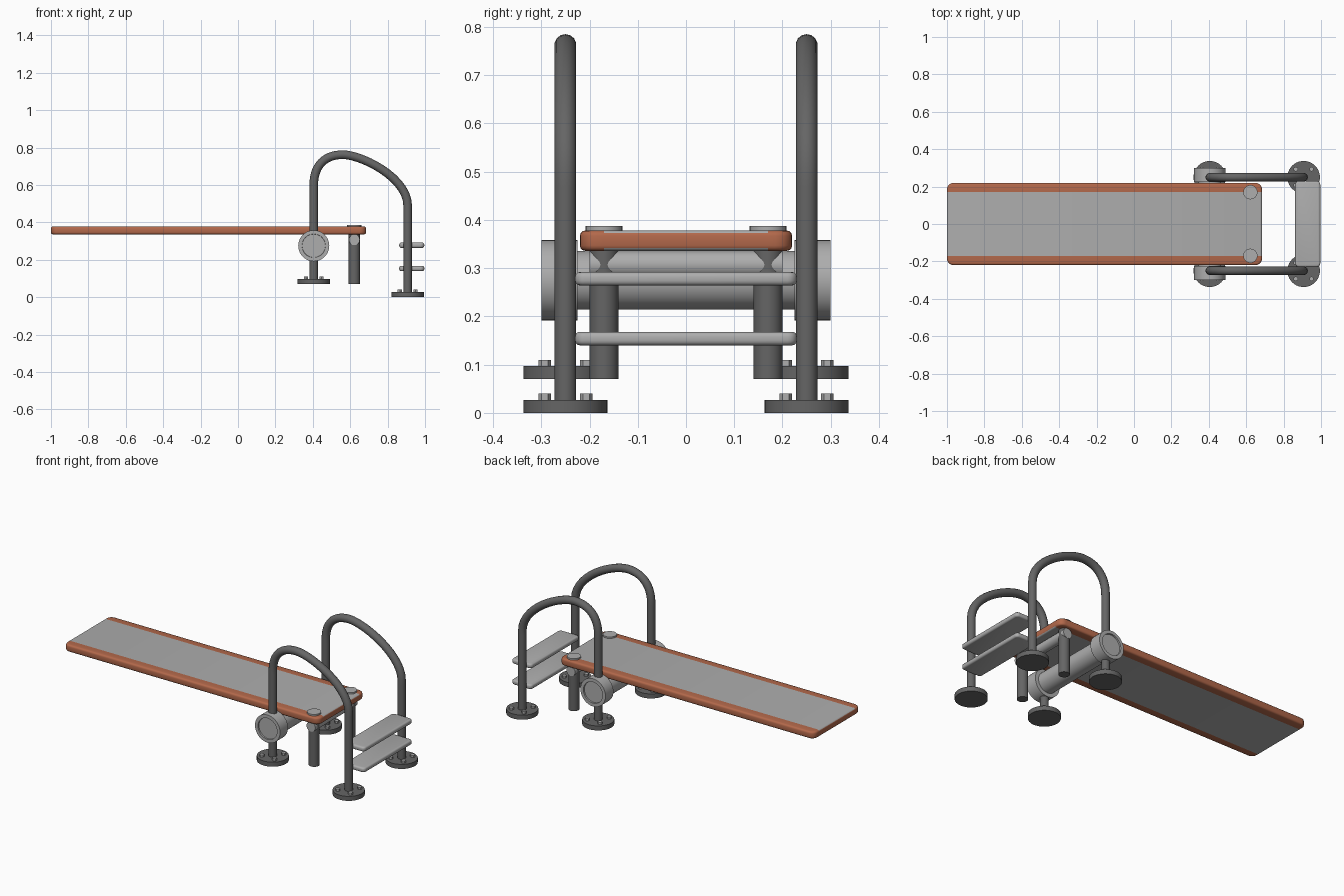
import bpy, bmesh, math
from mathutils import Matrix, Vector

old = bpy.data.objects.get("Cube")
if old:
    bpy.data.objects.remove(old, do_unlink=True)


def material(name, color):
    m = bpy.data.materials.new(name)
    m.use_nodes = True
    m.diffuse_color = (*color, 1)
    m.node_tree.nodes["Principled BSDF"].inputs["Base Color"].default_value = (*color, 1)
    return m


light = material("light grey", (0.42, 0.42, 0.42))
dark = material("dark grey", (0.13, 0.13, 0.13))
orange = material("orange brown", (0.45, 0.14, 0.07))


def finish(name, bm, *mats):
    bmesh.ops.recalc_face_normals(bm, faces=bm.faces)
    mesh = bpy.data.meshes.new(name)
    bm.to_mesh(mesh)
    bm.free()
    for m in mats:
        mesh.materials.append(m)
    ob = bpy.data.objects.new(name, mesh)
    bpy.context.collection.objects.link(ob)
    bpy.ops.object.select_all(action='DESELECT')
    ob.select_set(True)
    bpy.context.view_layer.objects.active = ob
    bpy.ops.object.shade_smooth_by_angle(angle=math.radians(35))
    return ob


def add_cylinder(bm, center, radius, length, axis='Z', sides=32):
    turn = Matrix.Rotation(math.pi / 2, 4, 'X') if axis == 'Y' else Matrix()
    bmesh.ops.create_cone(bm, cap_ends=True, segments=sides, radius1=radius, radius2=radius,
                          depth=length, matrix=Matrix.Translation(center) @ turn)


def cylinder(name, mat, *args, **kw):
    bm = bmesh.new()
    add_cylinder(bm, *args, **kw)
    return finish(name, bm, mat)


def rounded_slab(low, high, corner, edge):
    """Box with rounded corners in plan and softened top and bottom rims."""
    low, high = Vector(low), Vector(high)
    bm = bmesh.new()
    bmesh.ops.create_cube(bm, size=1, matrix=Matrix.Translation((low + high) / 2)
                          @ Matrix.Diagonal((*(high - low), 1)))
    upright = [e for e in bm.edges if abs((e.verts[0].co - e.verts[1].co).z) > 0.001]
    bmesh.ops.bevel(bm, geom=upright, offset=corner, segments=5, profile=0.5, affect='EDGES')
    rims = [e for e in bm.edges if abs((e.verts[0].co - e.verts[1].co).z) < 0.0001]
    bmesh.ops.bevel(bm, geom=rims, offset=edge, segments=3, profile=0.5, affect='EDGES')
    return bm


# Board with grey tread on top and underside, orange sides
bm = rounded_slab((-1, -0.22, 0.336), (0.685, 0.22, 0.378), 0.035, 0.011)
for y in (-0.17, 0.17):
    bmesh.ops.bisect_plane(bm, geom=bm.verts[:] + bm.edges[:] + bm.faces[:],
                           plane_co=(0, y, 0), plane_no=(0, 1, 0))
bm.normal_update()
for f in bm.faces:
    tread = abs(f.calc_center_median().y) < 0.17 and abs(f.normal.z) > 0.6
    f.material_index = 0 if tread else 1
finish("board", bm, light, orange)

# Fulcrum tube and rear cross bar
cylinder("fulcrum_tube", light, (0.405, 0, 0.275), 0.061, 0.46, axis='Y')
cylinder("rear_cross_bar", light, (0.622, 0, 0.307), 0.029, 0.4, axis='Y')

# Ladder steps
for name, z in (("lower_step", 0.154), ("upper_step", 0.278)):
    finish(name, rounded_slab((0.862, -0.23, z - 0.014), (0.996, 0.23, z + 0.014), 0.02, 0.01), light)


def handrail(name, y):
    cu = bpy.data.curves.new(name, 'CURVE')
    cu.dimensions = '3D'
    cu.bevel_depth, cu.bevel_resolution = 0.023, 5
    cu.resolution_u, cu.use_fill_caps = 14, True
    # left handle, point, right handle, each as (x, z)
    path = [((0.405, 0.07), (0.405, 0.07), (0.405, 0.2)),
            ((0.405, 0.5), (0.405, 0.6), (0.405, 0.7)),
            ((0.46, 0.762), (0.56, 0.762), (0.66, 0.762)),
            ((0.907, 0.64), (0.907, 0.49), (0.907, 0.4)),
            ((0.907, 0.1), (0.907, 0.005), (0.907, 0.005))]
    sp = cu.splines.new('BEZIER')
    sp.bezier_points.add(len(path) - 1)
    for p, (a, b, c) in zip(sp.bezier_points, path):
        p.handle_left_type = p.handle_right_type = 'FREE'
        p.handle_left, p.co, p.handle_right = [(q[0], y, q[1]) for q in (a, b, c)]
    cu.materials.append(dark)
    bpy.context.collection.objects.link(bpy.data.objects.new(name, cu))


for side, s in (("left", 1), ("right", -1)):
    handrail(side + "_handrail", 0.25 * s)

    # Fulcrum end collar with a recessed outer face
    bm = bmesh.new()
    add_cylinder(bm, (0.405, 0.2625 * s, 0.275), 0.083, 0.075, axis='Y', sides=40)
    bm.normal_update()
    outer = [f for f in bm.faces if f.normal.y * s > 0.9]
    bmesh.ops.inset_region(bm, faces=outer, thickness=0.02)
    bmesh.ops.inset_region(bm, faces=outer, thickness=0.001, depth=-0.008)
    finish(side + "_fulcrum_collar", bm, light)

    # Rear anchor post and its cap on the board
    cylinder(side + "_anchor_post", dark, (0.622, 0.17 * s, 0.204), 0.03, 0.268)
    cylinder(side + "_anchor_cap", light, (0.622, 0.17 * s, 0.38), 0.038, 0.014)

    # Foot flanges with four bolts each
    for name, x, z in (("front", 0.405, 0.07), ("rear", 0.907, 0)):
        cylinder(f"{side}_{name}_flange", dark, (x, 0.25 * s, z + 0.0135), 0.087, 0.027, sides=40)
        bm = bmesh.new()
        for dx in (-0.042, 0.042):
            for dy in (-0.043, 0.043):
                add_cylinder(bm, (x + dx, 0.25 * s + dy, z + 0.031), 0.013, 0.018, sides=6)
        finish(f"{side}_{name}_bolts", bm, light)
